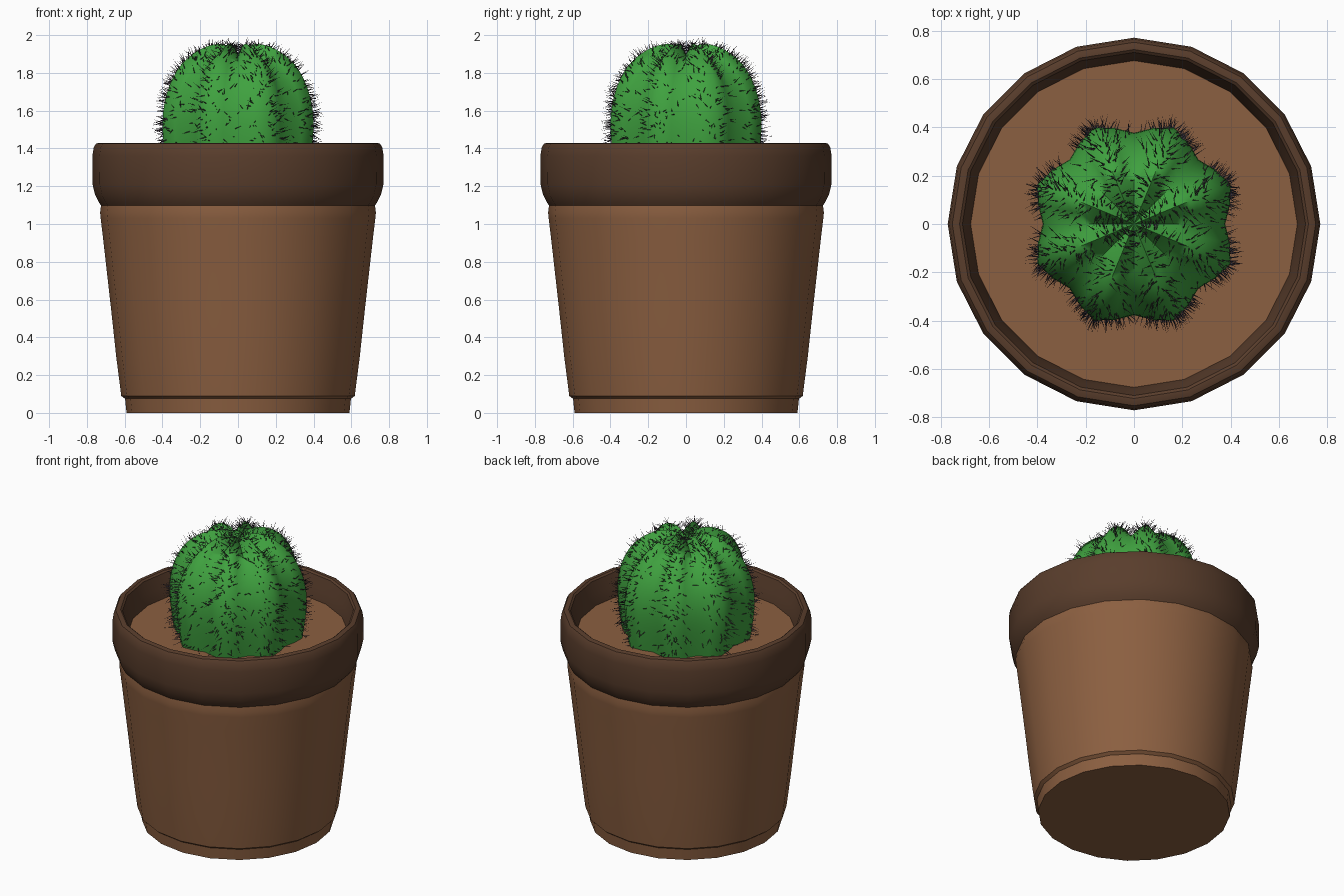
import bpy, math, random
from mathutils import Vector

if "Cube" in bpy.data.objects:
    bpy.data.objects.remove(bpy.data.objects["Cube"])

random.seed(4)


def material(name, rgb):
    m = bpy.data.materials.new(name)
    m.diffuse_color = (*rgb, 1)
    m.use_nodes = True
    m.node_tree.nodes["Principled BSDF"].inputs["Base Color"].default_value = m.diffuse_color
    return m


def make_object(name, verts, faces, mat, angle=None):
    me = bpy.data.meshes.new(name)
    me.from_pydata(verts, [], faces)
    me.materials.append(mat)
    ob = bpy.data.objects.new(name, me)
    bpy.context.collection.objects.link(ob)
    if angle:
        bpy.ops.object.select_all(action='DESELECT')
        ob.select_set(True)
        bpy.context.view_layer.objects.active = ob
        bpy.ops.object.shade_smooth_by_angle(angle=math.radians(angle))
    return ob


def lathe(name, profile, mat, sides=20, cap_start=False, cap_end=False):
    verts = [(r * math.cos(math.tau * i / sides), r * math.sin(math.tau * i / sides), z)
             for r, z in profile for i in range(sides)]
    faces = [(k * sides + i, k * sides + (i + 1) % sides,
              (k + 1) * sides + (i + 1) % sides, (k + 1) * sides + i)
             for k in range(len(profile) - 1) for i in range(sides)]
    if cap_start:
        faces.append(tuple(reversed(range(sides))))
    if cap_end:
        faces.append(tuple(range(len(verts) - sides, len(verts))))
    return make_object(name, verts, faces, mat, 35)


clay = material("clay", (0.26, 0.115, 0.052))
dark_clay = material("dark_clay", (0.10, 0.047, 0.025))
green = material("green", (0.05, 0.36, 0.05))
spine_mat = material("spine", (0.06, 0.045, 0.06))

# Pot body, rim and soil
lathe("pot_body", [(.59, 0), (.598, .075), (.618, .09), (.645, .3), (.672, .55),
                   (.715, .93), (.727, 1.03), (.73, 1.06), (.725, 1.1)], clay, cap_start=True)
lathe("pot_rim", [(.67, 1.09), (.72, 1.09), (.737, 1.115), (.757, 1.155), (.77, 1.21), (.771, 1.36),
                  (.764, 1.405), (.752, 1.425), (.735, 1.43), (.722, 1.43), (.71, 1.42),
                  (.69, 1.34), (.67, 1.24), (.67, 1.09)], dark_clay)
lathe("soil", [(.69, 1.2), (.69, 1.27)], clay, cap_end=True)

# Cactus body: blend between a ridge profile and a groove profile
RIDGE = [(.395, 1.22), (.418, 1.36), (.432, 1.5), (.425, 1.62), (.39, 1.74),
         (.325, 1.845), (.235, 1.915), (.14, 1.95), (.06, 1.945), (0, 1.895)]
GROOVE = [(.345, 1.22), (.365, 1.36), (.377, 1.5), (.368, 1.62), (.33, 1.725),
          (.265, 1.805), (.185, 1.86), (.11, 1.885), (.05, 1.895), (0, 1.895)]


def smooth_at(points, t):
    i = min(int(t), len(points) - 2)
    f = t - i
    p = [Vector(points[max(0, min(len(points) - 1, i + d))]) for d in (-1, 0, 1, 2)]
    return 0.5 * (2 * p[1] + (p[2] - p[0]) * f + (2 * p[0] - 5 * p[1] + 4 * p[2] - p[3]) * f * f
                  + (3 * p[1] - p[0] - 3 * p[2] + p[3]) * f ** 3)


def surface(a, t):
    w = abs((a / (math.pi / 4)) % 1 - 0.5) * 2     # 1 in a groove, 0 on a ridge
    r, z = smooth_at(RIDGE, t).lerp(smooth_at(GROOVE, t), w)
    return Vector((r * math.cos(a), r * math.sin(a), z))


SEG, RINGS = 32, 24
verts = [surface(math.tau * i / SEG, 8.95 * k / (RINGS - 1)) for k in range(RINGS) for i in range(SEG)]
faces = [(k * SEG + i, k * SEG + (i + 1) % SEG, (k + 1) * SEG + (i + 1) % SEG, (k + 1) * SEG + i)
         for k in range(RINGS - 1) for i in range(SEG)]
faces.append(tuple(range(len(verts) - SEG, len(verts))))
make_object("cactus_body", verts, faces, green, 80)

# Spines: thin three-sided cones, thickest along the ridges
verts, faces = [], []
for n in range(1500):
    ridge = (n % 8 + 0.5) * math.pi / 4
    a = ridge + random.triangular(-1, 1, 0) * math.pi / 8
    t = random.uniform(0.4, 8.4)
    if random.random() > 0.25 + smooth_at(RIDGE, t)[0] / 0.43:
        continue
    p = surface(a, t)
    normal = (surface(a + .02, t) - p).cross(surface(a, t + .02) - p).normalized()
    jitter = Vector([random.uniform(-.45, .45) for _ in range(3)])
    d = (normal + jitter).normalized()
    u = d.orthogonal().normalized()
    v = d.cross(u)
    tip = p + d * random.uniform(.035, .065)
    tip.z = min(tip.z, 2.0)
    b = len(verts)
    for k in range(3):
        c = math.tau * k / 3
        verts.append(p - d * .005 + (u * math.cos(c) + v * math.sin(c)) * .0028)
    verts.append(tip)
    faces += [(b + k, b + (k + 1) % 3, b + 3) for k in range(3)]
make_object("spines", verts, faces, spine_mat)
